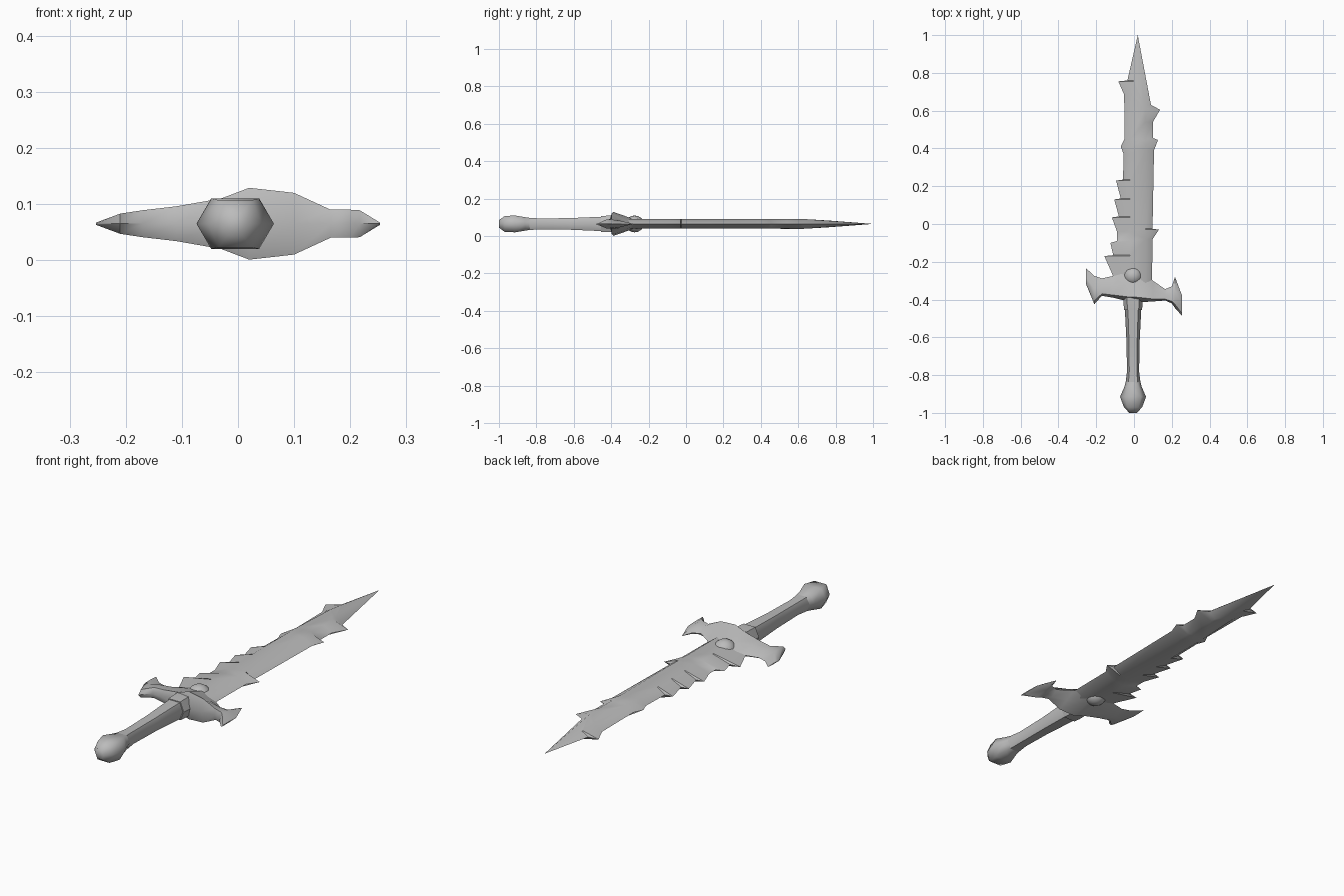
import bpy, bmesh, math

cube = bpy.data.objects.get("Cube")
if cube:
    bpy.data.objects.remove(cube, do_unlink=True)

MID = 0.065  # height of the sword's centre plane

steel = bpy.data.materials.new("grey_steel")
steel.use_nodes = True
GREY = (0.5, 0.5, 0.5, 1)
steel.diffuse_color = GREY
steel.node_tree.nodes["Principled BSDF"].inputs["Base Color"].default_value = GREY


def finish(bm, name, angle):
    bmesh.ops.recalc_face_normals(bm, faces=bm.faces)
    mesh = bpy.data.meshes.new(name)
    bm.to_mesh(mesh)
    bm.free()
    mesh.materials.append(steel)
    obj = bpy.data.objects.new(name, mesh)
    obj.location.z = MID
    bpy.context.collection.objects.link(obj)
    bpy.ops.object.select_all(action='DESELECT')
    obj.select_set(True)
    bpy.context.view_layer.objects.active = obj
    bpy.ops.object.shade_smooth_by_angle(angle=math.radians(angle))
    return obj


def loft(name, rings, angle):
    """Skin a list of equal-length closed rings and cap both ends."""
    bm = bmesh.new()
    loops = [[bm.verts.new(p) for p in ring] for ring in rings]
    n = len(loops[0])
    for a, b in zip(loops, loops[1:]):
        for i in range(n):
            j = (i + 1) % n
            bm.faces.new((a[i], a[j], b[j], b[i]))
    bm.faces.new(loops[0])
    bm.faces.new(loops[-1])
    bmesh.ops.remove_doubles(bm, verts=bm.verts, dist=0.0005)
    return finish(bm, name, angle)


def hex_ring(y, rx, rz, cx=-0.005):
    shape = ((1, 0), (0.62, 1), (-0.62, 1), (-1, 0), (-0.62, -1), (0.62, -1))
    return [(cx + rx * u, y, rz * v) for u, v in shape]


# Blade: jagged outline at mid height, rising to a flat core on both sides
tip = (0.02, 1.0)
left = [(-0.09, -0.35), (-0.115, -0.265), (-0.157, -0.17), (-0.11, -0.165),
        (-0.125, -0.1), (-0.09, -0.09), (-0.09, -0.04), (-0.117, 0.035),
        (-0.08, 0.04), (-0.105, 0.13), (-0.07, 0.135), (-0.095, 0.23),
        (-0.058, 0.235), (-0.055, 0.37), (-0.07, 0.41), (-0.05, 0.45),
        (-0.052, 0.685), (-0.083, 0.755), (-0.035, 0.76)]
right = [(0.095, -0.35), (0.098, -0.08), (0.132, -0.03), (0.098, -0.025),
         (0.106, 0.39), (0.127, 0.445), (0.1, 0.455), (0.1, 0.54),
         (0.138, 0.605), (0.09, 0.63)]


def core_point(x, y, side):
    half = 0.04 if y < 0.58 else 0.04 * (1 - y) / 0.42
    height = 0.025 if y < 0.58 else 0.025 * (1 - y) / 0.42 + 0.004
    return (0.02 + math.copysign(half, x - 0.02), y, side * height)


bm = bmesh.new()
outline = left + [tip] + right[::-1]
rim = [bm.verts.new((x, y, 0)) for x, y in outline]
for side in (1, -1):
    core = [rim[i] if p == tip else bm.verts.new(core_point(*p, side))
            for i, p in enumerate(outline)]
    for i in range(len(rim)):
        j = (i + 1) % len(rim)
        quad = []
        for v in (rim[i], rim[j], core[j], core[i]):
            if v not in quad:
                quad.append(v)
        bm.faces.new(quad)
    bmesh.ops.triangulate(bm, faces=[bm.faces.new(core)])
finish(bm, "blade", 40)

# Guard: x, front y, back y, ridge half height, shoulder half height
guard_sections = [
    (-0.253, -0.32, -0.235, 0.002, 0.002), (-0.21, -0.425, -0.275, 0.018, 0.018),
    (-0.17, -0.38, -0.288, 0.024, 0.022), (-0.11, -0.39, -0.275, 0.031, 0.027),
    (-0.03, -0.41, -0.21, 0.045, 0.03), (0.02, -0.415, -0.19, 0.064, 0.03),
    (0.1, -0.41, -0.3, 0.055, 0.03), (0.165, -0.405, -0.345, 0.025, 0.025),
    (0.2, -0.42, -0.33, 0.025, 0.02), (0.217, -0.445, -0.28, 0.024, 0.018),
    (0.253, -0.485, -0.375, 0.002, 0.002)]


def guard_ring(x, front, back, ridge, shoulder):
    depth = back - front
    top = [(x, front + 0.12 * depth, ridge), (x, front + 0.55 * depth, shoulder)]
    below = [(px, py, -pz) for px, py, pz in reversed(top)]
    return [(x, front, 0)] + top + [(x, back, 0)] + below


loft("guard", [guard_ring(*s) for s in guard_sections], 50)

# Hilt pieces: rings of y, half width, half height
loft("grip", [hex_ring(*s) for s in (
    (-0.86, 0.042, 0.034), (-0.78, 0.032, 0.029), (-0.62, 0.035, 0.031),
    (-0.46, 0.043, 0.038), (-0.39, 0.043, 0.038))], 65)
loft("pommel", [hex_ring(*s) for s in (
    (-1.0, 0.02, 0.02), (-0.97, 0.048, 0.042), (-0.915, 0.069, 0.045),
    (-0.86, 0.045, 0.036), (-0.82, 0.035, 0.03))], 65)
loft("collar", [hex_ring(*s) for s in (
    (-0.455, 0.048, 0.042), (-0.42, 0.05, 0.044), (-0.39, 0.05, 0.044))], 40)

# Round boss set through the base of the blade
bm = bmesh.new()
bmesh.ops.create_uvsphere(bm, u_segments=16, v_segments=8, radius=1)
for v in bm.verts:
    v.co = (-0.005 + 0.05 * v.co.x, -0.275 + 0.05 * v.co.y, 0.045 * v.co.z)
finish(bm, "boss", 60)
